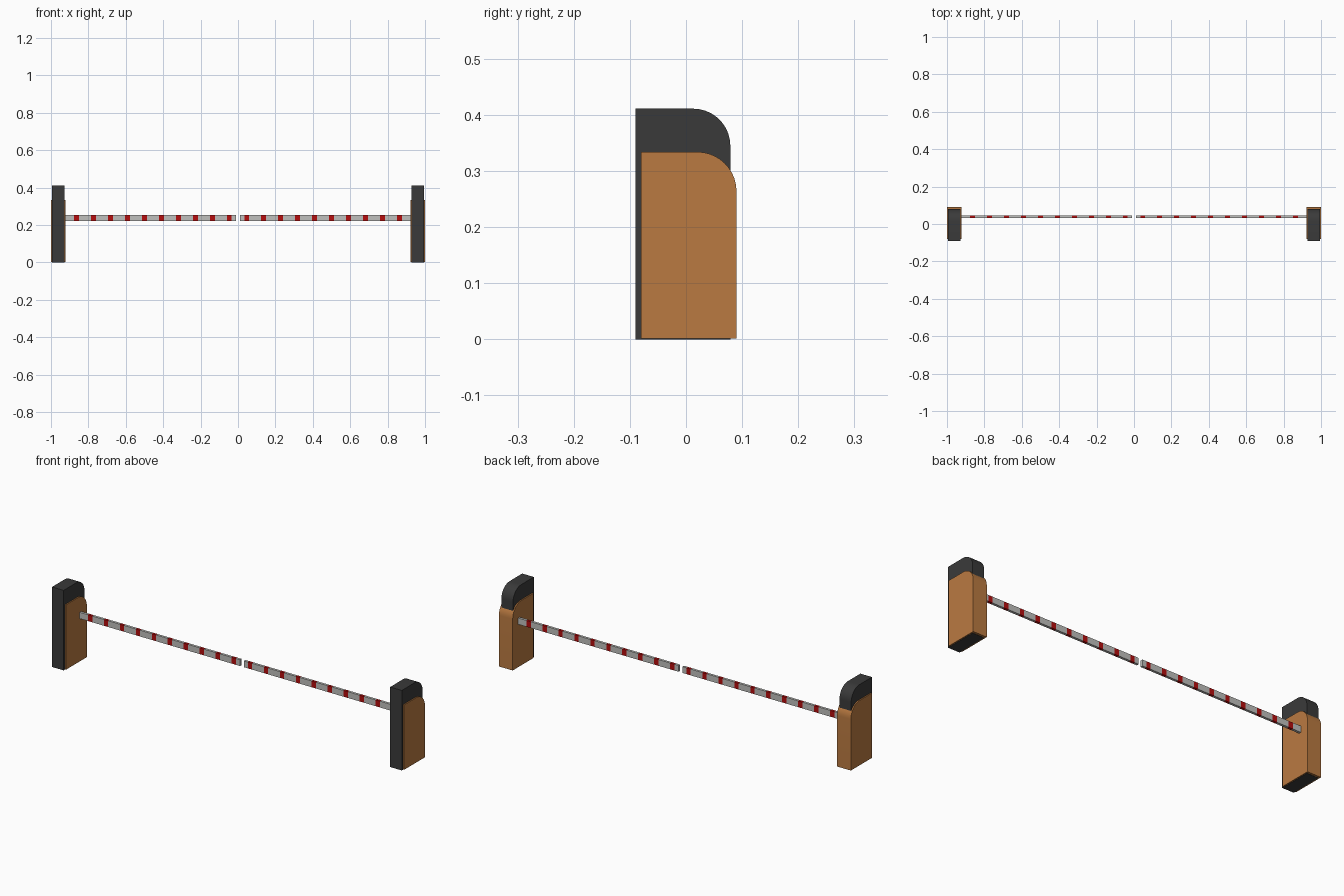
import bpy, bmesh, math

if "Cube" in bpy.data.objects:
    bpy.data.objects.remove(bpy.data.objects["Cube"])


def material(name, rgb):
    m = bpy.data.materials.new(name)
    m.diffuse_color = (*rgb, 1.0)
    m.use_nodes = True
    m.node_tree.nodes["Principled BSDF"].inputs["Base Color"].default_value = m.diffuse_color
    return m


ORANGE = material("burnt orange", (0.49, 0.195, 0.053))
DARK = material("charcoal", (0.042, 0.042, 0.042))
GREY = material("light grey", (0.53, 0.53, 0.51))
RED = material("barrier red", (0.46, 0.004, 0.004))


def finish(bm, name, mats):
    bmesh.ops.recalc_face_normals(bm, faces=bm.faces)
    me = bpy.data.meshes.new(name)
    bm.to_mesh(me)
    bm.free()
    for m in mats:
        me.materials.append(m)
    ob = bpy.data.objects.new(name, me)
    bpy.context.collection.objects.link(ob)
    bpy.context.view_layer.objects.active = ob
    ob.select_set(True)
    bpy.ops.object.shade_smooth_by_angle(angle=math.radians(30))
    ob.select_set(False)


def loft(name, profile, xs, mats, red_segments=False):
    """Sweep a (y, z) profile through the given x stations, capped at both ends."""
    bm = bmesh.new()
    rings = [[bm.verts.new((x, y, z)) for y, z in profile] for x in xs]
    n = len(profile)
    for i in range(len(xs) - 1):
        a, b = rings[i], rings[i + 1]
        for j in range(n):
            k = (j + 1) % n
            f = bm.faces.new((a[j], a[k], b[k], b[j]))
            # every second segment is a red stripe
            f.material_index = i % 2 if red_segments else 0
    bm.faces.new(rings[0])
    bm.faces.new(rings[-1])
    finish(bm, name, mats)


def rounded_profile(y0, y1, z0, z1, r, steps=10):
    """Rectangle whose top back corner is rounded."""
    pts = [(y1, z0), (y0, z0), (y0, z1)]
    for i in range(steps + 1):
        a = math.pi / 2 * (1 - i / steps)
        pts.append((y1 - r + r * math.cos(a), z1 - r + r * math.sin(a)))
    return pts


for side, s in (("left", -1), ("right", 1)):
    # dark inner cabinet, taller and set slightly forward
    loft(side + "_cabinet_core", rounded_profile(-0.09, 0.079, 0.0, 0.411, 0.066),
         [s * 0.928, s * 0.994], [DARK])
    # orange shell wrapped round the sides and back
    loft(side + "_cabinet_shell", rounded_profile(-0.08, 0.09, 0.001, 0.334, 0.07),
         [s * 0.922, s * 1.0], [ORANGE])
    # striped barrier arm
    xs = [0.011]
    for i in range(10):
        c = 0.046 + 0.0908 * i
        xs += [c - 0.0125, c + 0.0125]
    xs.append(0.93)
    loft(side + "_barrier_arm",
         [(0.032, 0.221), (0.045, 0.221), (0.045, 0.253), (0.032, 0.253)],
         [s * x for x in xs], [GREY, RED], True)
